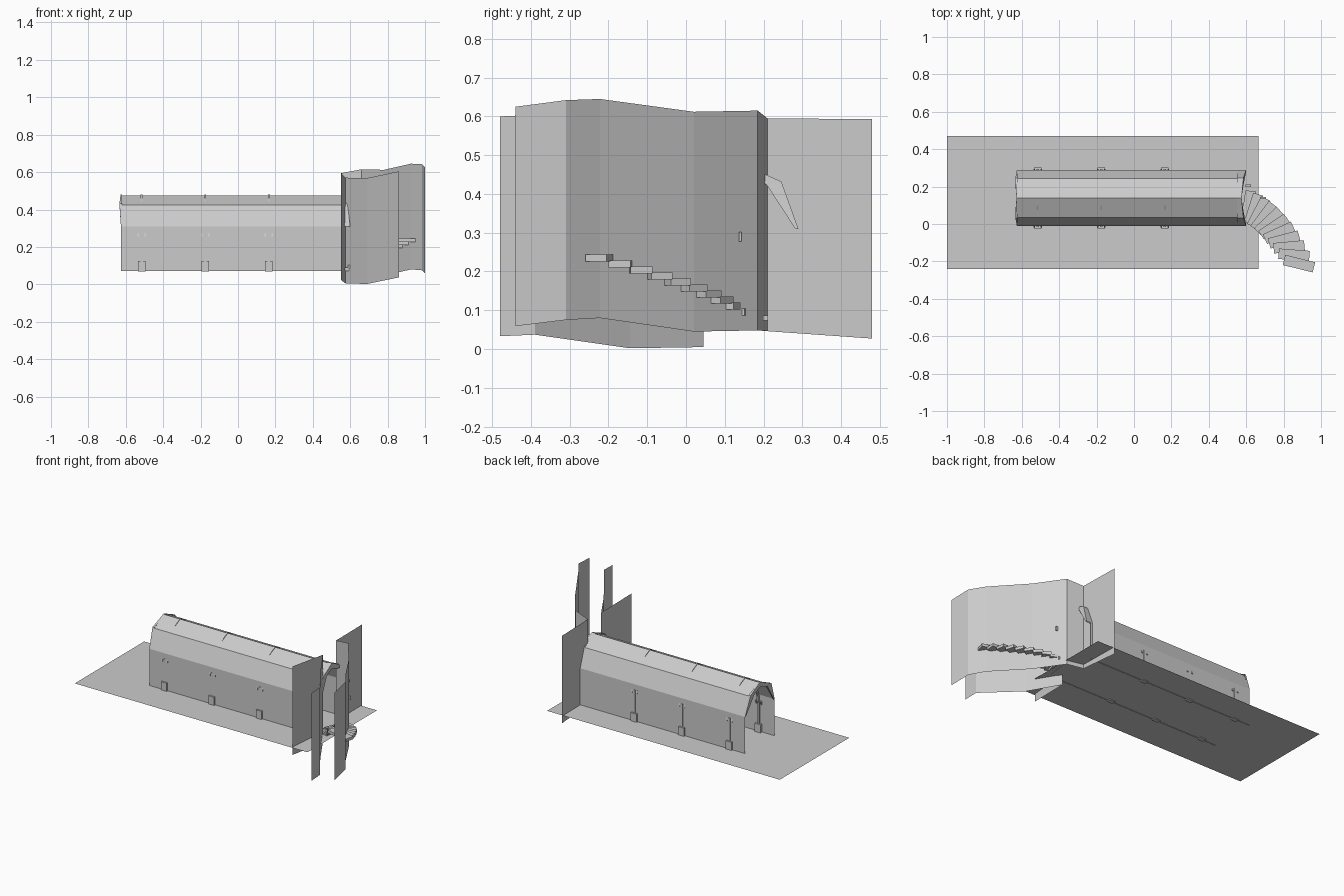
import bpy
from math import radians, cos, sin
from mathutils import Vector

if "Cube" in bpy.data.objects:
    bpy.data.objects.remove(bpy.data.objects["Cube"])


def mesh(name, verts, faces):
    m = bpy.data.meshes.new(name)
    m.from_pydata([tuple(v) for v in verts], [], faces)
    m.update()
    o = bpy.data.objects.new(name, m)
    bpy.context.collection.objects.link(o)
    return o


def strip(name, a, b):
    """Quads between two matching rows of points."""
    n = len(a)
    return mesh(name, a + b, [(i, i + 1, n + i + 1, n + i) for i in range(n - 1)])


def box(name, loc, size, rz=0, rx=0):
    bpy.ops.mesh.primitive_cube_add(size=1, location=loc, rotation=(rx, 0, rz))
    o = bpy.context.object
    o.name = name
    o.scale = size
    return o


MID = 0.139   # centre line of the tunnel


def mirror_profile(half):
    """half: (offset from the centre line, z), listed up to the ridge."""
    left = [(MID - d, z) for d, z in half]
    right = [(MID + d, z) for d, z in reversed(half) if d > 0]
    return left + right


# floor sheet
F = 0.073
mesh("floor", [(-1, -.24, F), (.665, -.24, F), (.665, .47, F), (-1, .47, F)], [(0, 1, 2, 3)])

# tunnel shell: upright sides and a faceted arched roof
shell = mirror_profile([(.151, .07), (.151, .31), (.103, .425), (0, .475)])
strip("tunnel_shell", [(-.625, y, z) for y, z in shell], [(.57, y, z) for y, z in shell])

# crescent hoods at both ends of the roof, tapering at the springing line
outer = [(.151, .31), (.107, .432), (0, .480)]
inner = [(.143, .31), (.068, .425), (0, .445)]
for name, base, tips in (("hood_left", -.62, (-.626, -.634, -.628)),
                         ("hood_right", .55, (.60, .585, .575))):
    po, pi = mirror_profile(outer), mirror_profile(inner)
    xs = [tips[0], tips[1], tips[2], tips[1], tips[0]]
    rim = [(x, y, z) for x, (y, z) in zip(xs, po)]
    strip(name + "_face", rim, [(x, y, z) for x, (y, z) in zip(xs, pi)])
    strip(name + "_top", rim, [(base, y, z) for y, z in po])
    strip(name + "_soffit", [(x, y, z) for x, (y, z) in zip(xs, pi)],
          [(base, y, z) for y, z in pi])

# support frames: feet, posts, roof rib and small clips
for x in (-.515, -.175, .165):
    for s in (-1, 1):
        y = MID + s * .148
        box("frame_foot", (x, y, .097), (.04, .028, .058))
        box("frame_post", (x, y, .19), (.012, .012, .17))
        for dx in (-.018, .018):
            box("frame_clip", (x + dx, y, .262), (.008, .012, .02), 0, s * radians(15))
    rib_o = mirror_profile([(.145, .27), (.145, .31), (.100, .420), (.04, .460), (0, .479)])
    rib_i = mirror_profile([(.133, .27), (.133, .305), (.092, .408), (.04, .445), (0, .462)])
    for dx in (-.005, .005):
        strip("roof_rib_side", [(x + dx, y, z) for y, z in rib_o], [(x + dx, y, z) for y, z in rib_i])
    for row in (rib_o, rib_i):
        strip("roof_rib_face", [(x - .005, y, z) for y, z in row], [(x + .005, y, z) for y, z in row])

# tall curving wall sheets: x, y, bottom z, top z
inner_wall = [(.552, -.23, .022, .594), (.575, .045, .005, .570), (.69, -.145, .002, .568),
              (.86, -.39, .037, .604), (.862, -.48, .033, .600)]
outer_wall = [(1.0, -.44, .059, .625), (.985, -.31, .075, .642), (.925, -.222, .080, .645),
              (.78, .02, .045, .612), (.66, .185, .048, .615), (.555, .21, .046, .595),
              (.55, .48, .027, .593)]
for name, pts in (("inner_wall", inner_wall), ("outer_wall", outer_wall)):
    strip(name, [(x, y, b) for x, y, b, t in pts], [(x, y, t) for x, y, b, t in pts])

# curved stair rising away from the tunnel
P = [Vector(p) for p in ((.612, .095), (.75, .03), (.882, -.212))]
N = 11
for i in range(N):
    t = i / (N - 1)
    c = P[0] * (1 - t) ** 2 + P[1] * 2 * t * (1 - t) + P[2] * t * t
    box("stair_step", (c.x, c.y, .080 + .155 * t), (.165, .056, .018), radians(82 - 96 * t))

# small wall fittings
box("wall_peg", (.69, .14, .29), (.03, .007, .025))
box("floor_peg", (.61, .205, .08), (.03, .012, .014))
